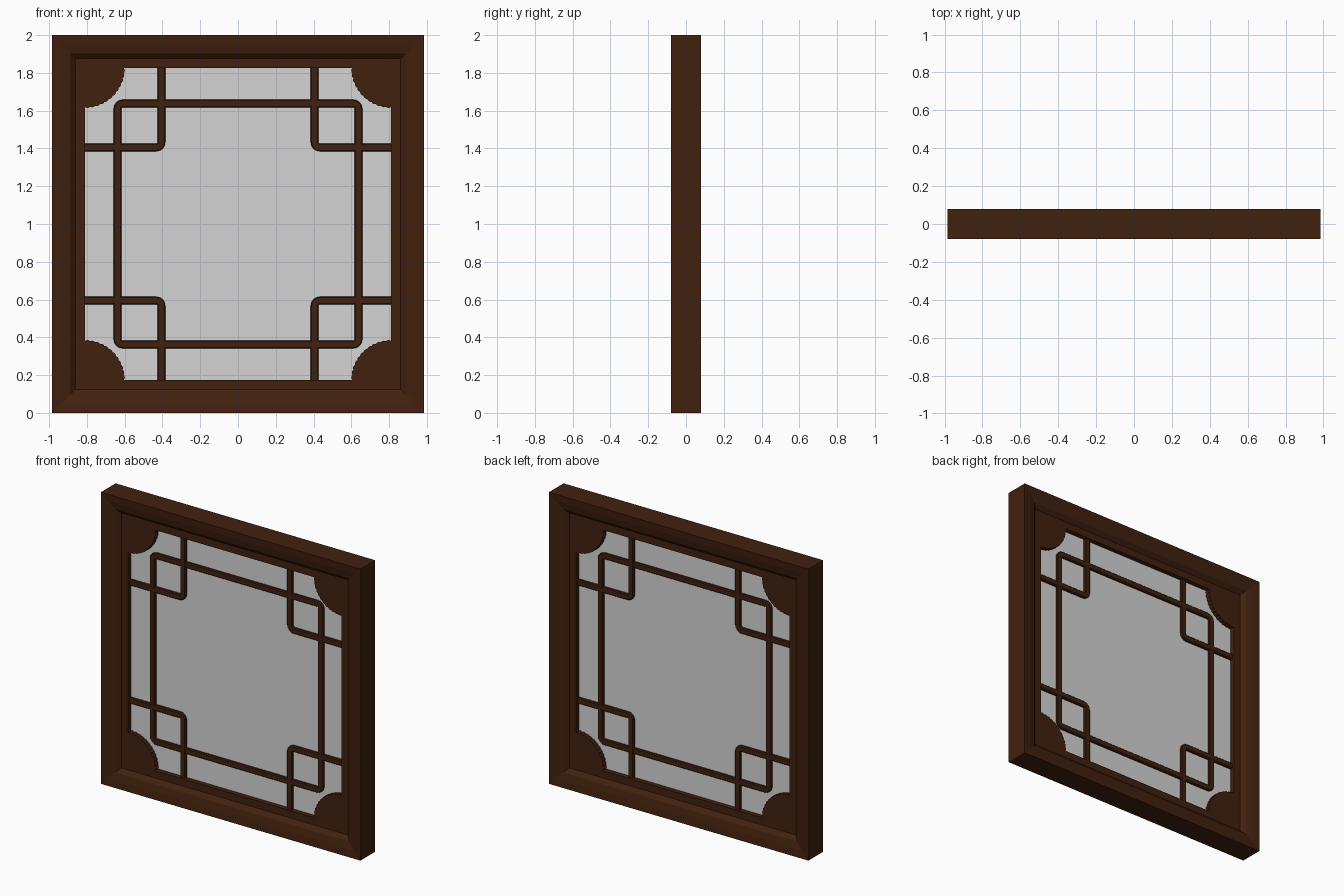
import bpy, bmesh, math
from mathutils import Vector

if "Cube" in bpy.data.objects:
    bpy.data.objects.remove(bpy.data.objects["Cube"])


def material(name, rgb):
    m = bpy.data.materials.new(name)
    m.diffuse_color = (*rgb, 1)
    m.use_nodes = True
    m.node_tree.nodes["Principled BSDF"].inputs["Base Color"].default_value = m.diffuse_color
    return m


WOOD = material("dark_brown_wood", (0.053, 0.0150, 0.0046))
PANE = material("pale_grey_pane", (0.66, 0.66, 0.66))
MID = 1.0  # height of the window centre


def finish(name, bm, mat):
    bmesh.ops.recalc_face_normals(bm, faces=bm.faces[:])
    me = bpy.data.meshes.new(name)
    bm.to_mesh(me)
    bm.free()
    me.materials.append(mat)
    ob = bpy.data.objects.new(name, me)
    bpy.context.collection.objects.link(ob)
    return ob


def sweep(name, path, profile, closed, mat):
    """Sweep a closed (sideways, depth) profile along an x/z path with mitred corners."""
    bm = bmesh.new()
    pts = [Vector(p) for p in path]
    n = len(pts)
    rings = []
    for i, p in enumerate(pts):
        a = pts[i - 1] if closed or i > 0 else None
        b = pts[(i + 1) % n] if closed or i < n - 1 else None
        d1 = (p - a).normalized() if a is not None else (b - p).normalized()
        d2 = (b - p).normalized() if b is not None else d1
        n1, n2 = Vector((-d1.y, d1.x)), Vector((-d2.y, d2.x))
        m = (n1 + n2) / (1 + n1.dot(n2))
        rings.append([bm.verts.new((p.x + m.x * s, y, MID + p.y + m.y * s))
                      for s, y in profile])
    k = len(profile)
    for i in range(n if closed else n - 1):
        r, q = rings[i], rings[(i + 1) % n]
        for j in range(k):
            bm.faces.new((r[j], r[(j + 1) % k], q[(j + 1) % k], q[j]))
    if not closed:
        bm.faces.new(rings[0])
        bm.faces.new(rings[-1])
    return finish(name, bm, mat)


def prism(name, outline, half, mat):
    bm = bmesh.new()
    f = bm.faces.new([bm.verts.new((x, -half, MID + z)) for x, z in outline])
    ex = bmesh.ops.extrude_face_region(bm, geom=[f], use_keep_orig=True)
    verts = [v for v in ex["geom"] if isinstance(v, bmesh.types.BMVert)]
    bmesh.ops.translate(bm, vec=(0, 2 * half, 0), verts=verts)
    return finish(name, bm, mat)


def arc(cx, cz, r, a0, a1, steps=4):
    return [(cx + r * math.cos(math.radians(a0 + (a1 - a0) * i / steps)),
             cz + r * math.sin(math.radians(a0 + (a1 - a0) * i / steps)))
            for i in range(steps + 1)]


def bar_profile(w, d, c=0.005):
    return [(-w, -d + c), (-w + c, -d), (w - c, -d), (w, -d + c),
            (w, d - c), (w - c, d), (-w + c, d), (-w, d - c)]


# Outer frame: moulded on both faces, with a flat inner lip
front = [(0, -0.08), (0.05, -0.074), (0.097, -0.062), (0.125, -0.035), (0.175, -0.035)]
sweep("outer_frame", [(-0.985, -1), (0.985, -1), (0.985, 1), (-0.985, 1)],
      front + [(s, -y) for s, y in reversed(front)], True, WOOD)

# Central lattice ring with rounded corners
c, r = 0.638, 0.028
ring = []
for sx, sz, a in ((1, 1, 0), (-1, 1, 90), (-1, -1, 180), (1, -1, 270)):
    ring += arc(sx * (c - r), sz * (c - r), r, a, a + 90)
sweep("lattice_ring", ring, bar_profile(0.02, 0.02), True, WOOD)

# Corner brackets and scalloped corner fans
e = 0.405
for sx in (-1, 1):
    for sz in (-1, 1):
        path = [(e, 0.83)] + arc(e + r, e + r, r, 180, 270) + [(0.815, e)]
        sweep("corner_bracket", [(sx * x, sz * z) for x, z in path],
              bar_profile(0.02, 0.021), False, WOOD)
        fan = [(0.81, 0.825)]
        for i in range(61):
            t = math.pi + math.pi / 2 * i / 60
            rad = 0.206 + 0.005 * abs(math.sin(math.pi * i / 5))
            fan.append((0.81 + rad * math.cos(t), 0.825 + rad * math.sin(t)))
        prism("corner_fan", [(sx * x, sz * z) for x, z in fan], 0.035, WOOD)

# Window pane
prism("window_pane", [(-0.812, -0.827), (0.812, -0.827), (0.812, 0.827), (-0.812, 0.827)],
      0.003, PANE)
